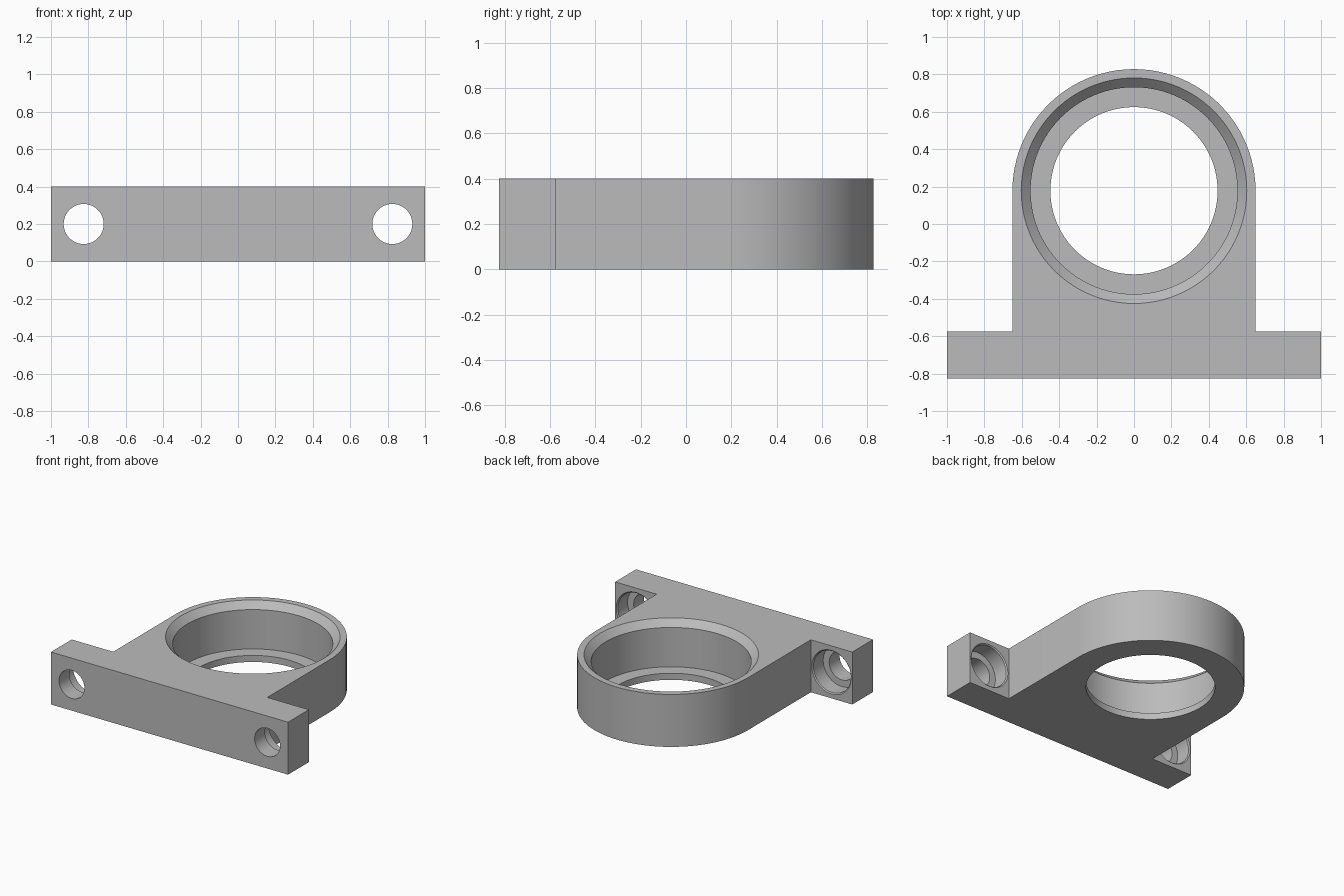
import bpy
import bmesh
from math import sin, cos, pi, radians
from mathutils import Matrix

cube = bpy.data.objects.get("Cube")
if cube:
    bpy.data.objects.remove(cube, do_unlink=True)

HEIGHT = 0.4
RING_Y = 0.178
RING_R = 0.65
FRONT_Y = -0.825
FLANGE_BACK_Y = -0.575
SEGMENTS = 96

grey = bpy.data.materials.new("light grey metal")
grey.use_nodes = True
colour = (0.5, 0.5, 0.5, 1)
grey.diffuse_color = colour
grey.node_tree.nodes["Principled BSDF"].inputs["Base Color"].default_value = colour


def make_object(name, bm):
    bmesh.ops.recalc_face_normals(bm, faces=bm.faces)
    mesh = bpy.data.meshes.new(name)
    bm.to_mesh(mesh)
    bm.free()
    mesh.materials.append(grey)
    obj = bpy.data.objects.new(name, mesh)
    bpy.context.collection.objects.link(obj)
    return obj


def extrude_outline(name, points, height):
    bm = bmesh.new()
    face = bm.faces.new([bm.verts.new((x, y, 0)) for x, y in points])
    result = bmesh.ops.extrude_face_region(bm, geom=[face])
    top = [v for v in result["geom"] if isinstance(v, bmesh.types.BMVert)]
    bmesh.ops.translate(bm, verts=top, vec=(0, 0, height))
    return make_object(name, bm)


def lathe(name, profile, matrix):
    """Closed solid turned about local z from (radius, height) pairs."""
    bm = bmesh.new()
    rings = []
    for r, z in profile:
        angles = [2 * pi * i / SEGMENTS for i in range(SEGMENTS)]
        rings.append([bm.verts.new((r * cos(a), r * sin(a), z)) for a in angles])
    for low, high in zip(rings, rings[1:]):
        for i in range(SEGMENTS):
            j = (i + 1) % SEGMENTS
            bm.faces.new((low[i], low[j], high[j], high[i]))
    bm.faces.new(rings[0][::-1])
    bm.faces.new(rings[-1])
    bm.transform(matrix)
    obj = make_object(name, bm)
    obj.hide_render = True
    return obj


# Body: wide mounting flange, straight cheeks and rounded back in one outline
arc = [(RING_R * cos(pi * i / 48), RING_Y + RING_R * sin(pi * i / 48)) for i in range(49)]
outline = [(-1, FLANGE_BACK_Y), (-1, FRONT_Y), (1, FRONT_Y), (1, FLANGE_BACK_Y),
           (RING_R, FLANGE_BACK_Y)] + arc + [(-RING_R, FLANGE_BACK_Y)]
bracket = extrude_outline("bearing_bracket", outline, HEIGHT)

# Main bore: through hole, seat shelf and chamfered mouth
bore = [(0.447, -0.1), (0.447, 0.05), (0.553, 0.05), (0.553, 0.35), (0.703, 0.5)]
cutters = [lathe("bore_cutter", bore, Matrix.Translation((0, RING_Y, 0)))]

# Bolt holes: counterbored from the back of each flange ear
bolt = [(0.107, -0.05), (0.107, 0.125), (0.158, 0.125), (0.158, 0.242), (0.168, 0.252)]
for side, x in (("right", -0.825), ("left", 0.825)):
    place = Matrix.Translation((x, FRONT_Y, HEIGHT / 2)) @ Matrix.Rotation(radians(-90), 4, "X")
    cutters.append(lathe(side + "_bolt_cutter", bolt, place))

# Cut, apply and smooth the curved walls
bpy.ops.object.select_all(action="DESELECT")
bpy.context.view_layer.objects.active = bracket
bracket.select_set(True)
for cutter in cutters:
    mod = bracket.modifiers.new(cutter.name, "BOOLEAN")
    mod.operation = "DIFFERENCE"
    mod.solver = "EXACT"
    mod.object = cutter
    bpy.ops.object.modifier_apply(modifier=mod.name)
    bpy.data.objects.remove(cutter, do_unlink=True)
bpy.ops.object.shade_smooth_by_angle(angle=radians(30))
